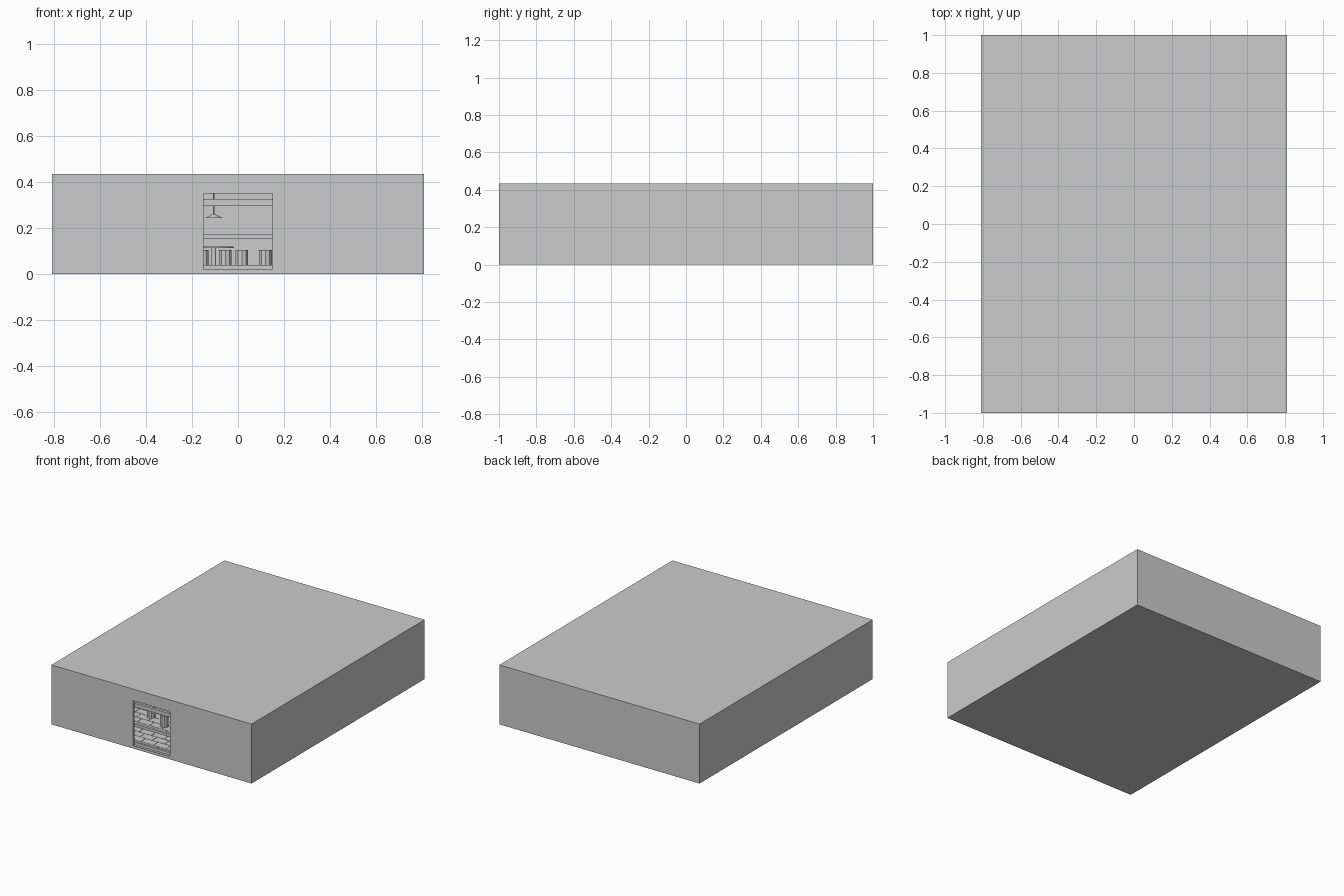
import bpy, bmesh, math
from mathutils import Matrix, Vector

if "Cube" in bpy.data.objects:
    bpy.data.objects.remove(bpy.data.objects["Cube"])

W, D, H, T = 0.81, 1.0, 0.435, 0.02


def add_box(bm, x0, x1, y0, y1, z0, z1):
    m = Matrix.Translation(((x0 + x1) / 2, (y0 + y1) / 2, (z0 + z1) / 2)) @ \
        Matrix.Diagonal((x1 - x0, y1 - y0, z1 - z0, 1))
    bmesh.ops.create_cube(bm, size=1, matrix=m)


def add_cyl(bm, x, y, z0, z1, r0, r1=None, n=12):
    bmesh.ops.create_cone(bm, cap_ends=True, segments=n, radius1=r0,
                          radius2=r0 if r1 is None else r1, depth=z1 - z0,
                          matrix=Matrix.Translation((x, y, (z0 + z1) / 2)))


def finish(bm, name):
    me = bpy.data.meshes.new(name)
    bm.to_mesh(me)
    bm.free()
    ob = bpy.data.objects.new(name, me)
    bpy.context.collection.objects.link(ob)
    return ob


# Hollow building shell with the doorway cut through the front
bm = bmesh.new()
add_box(bm, -W, W, -D, D, 0, H)
shell = finish(bm, "room_shell")


def cut(name, *dims):
    bm = bmesh.new()
    add_box(bm, *dims)
    cutter = finish(bm, name)
    mod = shell.modifiers.new(name, 'BOOLEAN')
    mod.operation = 'DIFFERENCE'
    mod.solver = 'EXACT'
    mod.object = cutter
    cutter.hide_render = True
    cutter.hide_viewport = True
    cutter.display_type = 'WIRE'


cut("room_cutter", -W + T, W - T, -D + T, D - T, T, H - T)
cut("door_cutter", -0.15, 0.15, -D - 0.1, -D + 0.1, T, 0.35)

# Floor tiles in running bond
bm = bmesh.new()
tile_w, tile_d, gap = 0.1, 0.06, 0.003
x_lim, y_lim = W - T, D - T
for row in range(math.ceil(2 * y_lim / tile_d)):
    y0 = -y_lim + row * tile_d
    x = -x_lim - (tile_w / 2 if row % 2 else 0)
    while x < x_lim - 0.01:
        add_box(bm, max(x, -x_lim), min(x + tile_w - gap, x_lim),
                y0, min(y0 + tile_d - gap, y_lim), T - 0.002, T + 0.002)
        x += tile_w
finish(bm, "floor_tiles")

# Horizontal rails across the doorway
bm = bmesh.new()
for z0, z1, depth in ((0.02, 0.04, 0.015), (0.152, 0.160, 0.012), (0.160, 0.174, 0.02),
                      (0.296, 0.317, 0.012), (0.317, 0.326, 0.02)):
    add_box(bm, -0.15, 0.15, -0.975 - depth / 2, -0.975 + depth / 2, z0, z1)
finish(bm, "door_rails")


def table(x, y):
    bm = bmesh.new()
    add_cyl(bm, x, y, 0.022, 0.03, 0.04)
    add_cyl(bm, x, y, 0.03, 0.112, 0.01)
    add_cyl(bm, x, y, 0.112, 0.12, 0.085, n=24)
    finish(bm, "table")


def stool(x, y):
    bm = bmesh.new()
    add_cyl(bm, x, y, 0.022, 0.105, 0.029, n=10)
    finish(bm, "stool")


def lamp(x, y):
    bm = bmesh.new()
    add_cyl(bm, x, y, 0.26, H - T, 0.003, n=8)
    add_cyl(bm, x, y, 0.243, 0.262, 0.038, 0.005, n=16)
    finish(bm, "pendant_lamp")


# Table groups, each with four stools and a lamp
for x in (-0.555, -0.105, 0.345):
    for y in (-0.5, 0.05, 0.6):
        table(x, y)
        lamp(x, y)
        for sx in (-0.05, 0.05):
            for sy in (-0.13, 0.13):
                stool(x + sx, y + sy)

# Loose stools
for x, y in ((-0.31, -0.56), (0.017, -0.1), (0.12, -0.1)):
    stool(x, y)
